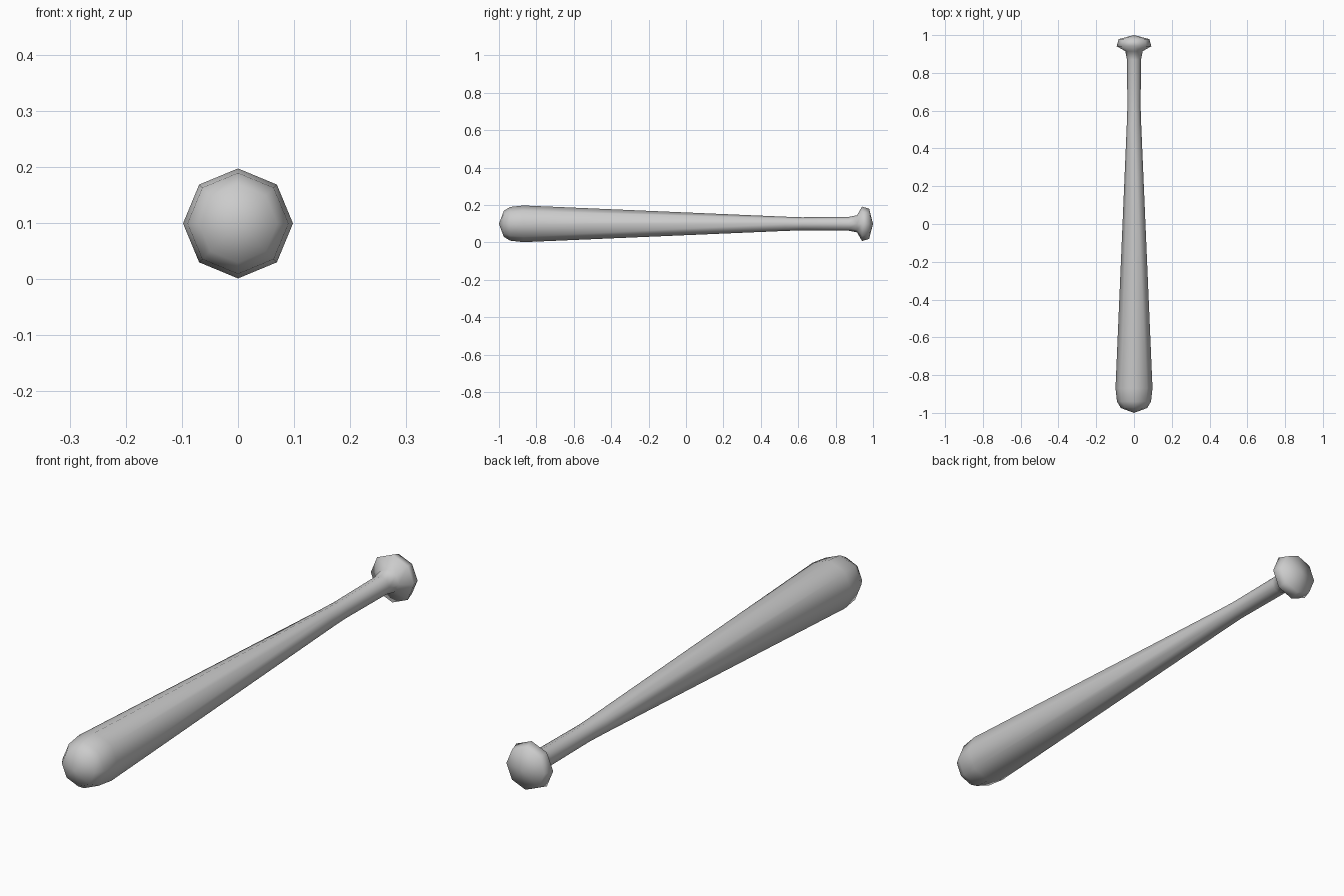
import bpy, bmesh
from math import sin, cos, pi

if "Cube" in bpy.data.objects:
    bpy.data.objects.remove(bpy.data.objects["Cube"])

SIDES = 8
CENTRE_Z = 0.099

# (y, radius) along the bat: barrel end, taper, handle, flared knob
PROFILE = [(-0.974, 0.070), (-0.94, 0.090), (-0.87, 0.098),
           (0.53, 0.038), (0.62, 0.035), (0.87, 0.037),
           (0.915, 0.046), (0.941, 0.092), (0.979, 0.081)]
TIPS = (-1.0, 1.0)


def lathe(name, profile, tips):
    """Revolve a profile about the y axis, closing both ends with a point."""
    bm = bmesh.new()
    rings = [[bm.verts.new((r * cos(2 * pi * i / SIDES), y,
                            CENTRE_Z + r * sin(2 * pi * i / SIDES)))
              for i in range(SIDES)] for y, r in profile]
    ends = [bm.verts.new((0, y, CENTRE_Z)) for y in tips]
    for i in range(SIDES):
        j = (i + 1) % SIDES
        for a, b in zip(rings, rings[1:]):
            bm.faces.new((a[i], b[i], b[j], a[j]))
        bm.faces.new((ends[0], rings[0][i], rings[0][j]))
        bm.faces.new((ends[1], rings[-1][j], rings[-1][i]))
    bmesh.ops.recalc_face_normals(bm, faces=bm.faces[:])
    for f in bm.faces:
        f.smooth = True
    mesh = bpy.data.meshes.new(name)
    bm.to_mesh(mesh)
    bm.free()
    obj = bpy.data.objects.new(name, mesh)
    bpy.context.collection.objects.link(obj)
    return obj


# Whole bat in one smooth-shaded, eight-sided turned body
lathe("baseball_bat", PROFILE, TIPS)
